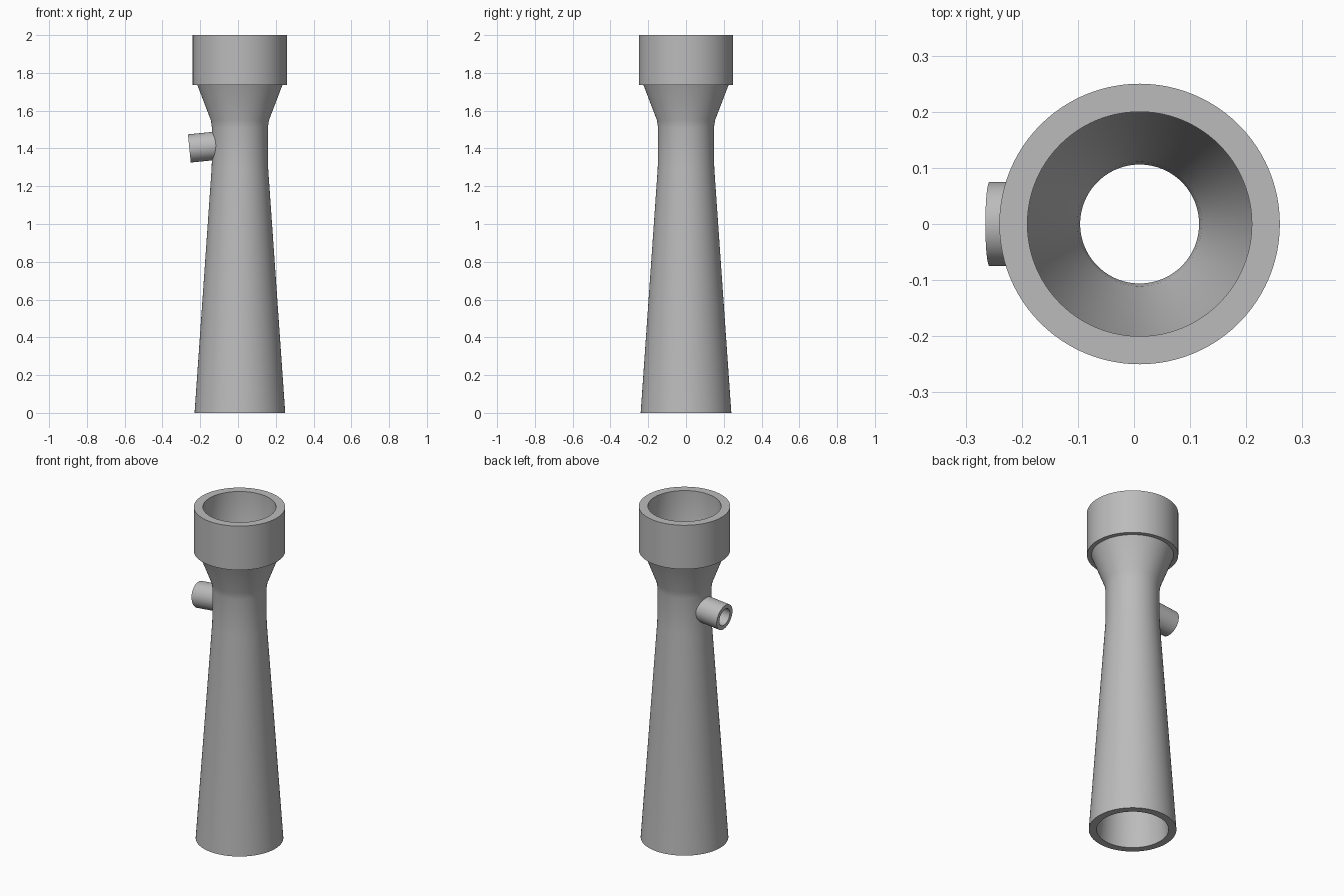
import bpy
import bmesh
import math
from mathutils import Vector

if "Cube" in bpy.data.objects:
    bpy.data.objects.remove(bpy.data.objects["Cube"], do_unlink=True)

CENTRE_X = 0.01
SEGMENTS = 96

grey = bpy.data.materials.new("plain grey")
grey.use_nodes = True
GREY = (0.5, 0.5, 0.5, 1.0)
grey.diffuse_color = GREY
grey.node_tree.nodes["Principled BSDF"].inputs["Base Color"].default_value = GREY


def lathe(name, profile):
    """Turn a closed (radius, height) profile around the vertical axis."""
    bm = bmesh.new()
    rings = []
    for i in range(SEGMENTS):
        a = math.tau * i / SEGMENTS
        rings.append([bm.verts.new((r * math.cos(a), r * math.sin(a), z))
                      for r, z in profile])
    n = len(profile)
    for i, ring in enumerate(rings):
        after = rings[(i + 1) % SEGMENTS]
        for j in range(n):
            k = (j + 1) % n
            bm.faces.new((ring[j], after[j], after[k], ring[k]))
    bmesh.ops.recalc_face_normals(bm, faces=bm.faces)
    mesh = bpy.data.meshes.new(name)
    bm.to_mesh(mesh)
    bm.free()
    mesh.materials.append(grey)
    obj = bpy.data.objects.new(name, mesh)
    bpy.context.collection.objects.link(obj)
    obj.location.x = CENTRE_X
    return obj


def rod(name, radius, start, end):
    """Solid cylinder between two points."""
    axis = end - start
    bpy.ops.mesh.primitive_cylinder_add(vertices=48, radius=radius, depth=axis.length,
                                        location=(start + end) / 2)
    obj = bpy.context.object
    obj.name = name
    obj.rotation_euler = axis.to_track_quat('Z', 'Y').to_euler()
    obj.data.materials.append(grey)
    return obj


def combine(target, other, operation):
    mod = target.modifiers.new("join", 'BOOLEAN')
    mod.operation = operation
    mod.solver = 'EXACT'
    mod.object = other
    bpy.ops.object.select_all(action='DESELECT')
    bpy.context.view_layer.objects.active = target
    target.select_set(True)
    bpy.ops.object.modifier_apply(modifier=mod.name)
    bpy.data.objects.remove(other, do_unlink=True)


# Flared tube: outer wall upward, then the bore back down
outer = [(0.24, 0), (0.15, 1.29), (0.148, 1.35), (0.148, 1.51), (0.154, 1.55),
         (0.225, 1.735), (0.25, 1.735), (0.25, 2.0)]
bore = [(0.2, 2.0), (0.2, 1.735), (0.111, 1.53), (0.106, 1.5), (0.106, 1.3), (0.197, 0)]
tube = lathe("flared_tube", outer + bore)

# Side port, dipping slightly outward, with an open bore into the throat
mouth = Vector((-0.2575, 0, 1.4))
inward = Vector((1, 0, 0.1)).normalized()
port = rod("side_port", 0.075, mouth, mouth + inward * 0.15)
combine(tube, port, 'UNION')
drill = rod("port_drill", 0.05, mouth - inward * 0.05, mouth + inward * 0.22)
combine(tube, drill, 'DIFFERENCE')

bpy.ops.object.select_all(action='DESELECT')
bpy.context.view_layer.objects.active = tube
tube.select_set(True)
bpy.ops.object.shade_smooth_by_angle(angle=math.radians(30))
